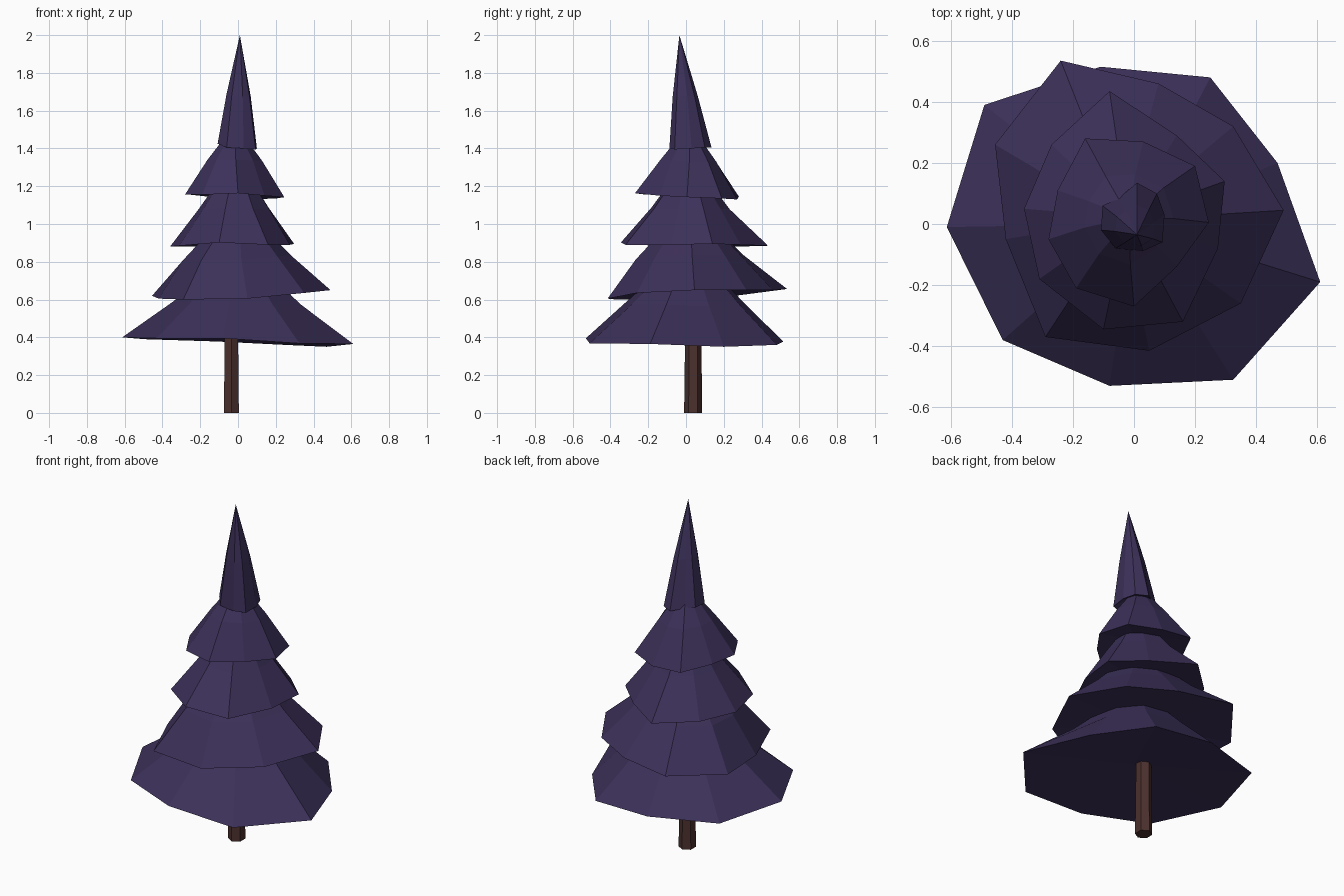
import bpy, bmesh, math
from mathutils import Vector

if "Cube" in bpy.data.objects:
    bpy.data.objects.remove(bpy.data.objects["Cube"])


def material(name, color):
    m = bpy.data.materials.new(name)
    m.diffuse_color = (*color, 1)
    m.use_nodes = True
    m.node_tree.nodes["Principled BSDF"].inputs["Base Color"].default_value = m.diffuse_color
    return m


needles = material("needles", (0.045, 0.030, 0.100))
bark = material("bark", (0.07, 0.030, 0.027))


def finish(name, bm, mat):
    bmesh.ops.recalc_face_normals(bm, faces=bm.faces)
    me = bpy.data.meshes.new(name)
    bm.to_mesh(me)
    bm.free()
    me.materials.append(mat)
    ob = bpy.data.objects.new(name, me)
    bpy.context.collection.objects.link(ob)


def tier(name, rim, mid_center, mid_radius, apex, hollow):
    """Drooping skirt: ragged rim, rounder shoulder ring, a point, hollow underside."""
    bm = bmesh.new()
    n = len(rim)
    c = Vector(mid_center)
    mean_r = sum(math.hypot(x, y) for x, y, z in rim) / n
    mean_z = sum(z for x, y, z in rim) / n
    low, mid = [], []
    for x, y, z in rim:
        r = math.hypot(x, y)
        k = mid_radius * (0.5 + 0.5 * r / mean_r) / r
        low.append(bm.verts.new((x, y, z)))
        mid.append(bm.verts.new((c.x + k * x, c.y + k * y, c.z + 0.5 * (z - mean_z))))
    tip = bm.verts.new(apex)
    under = bm.verts.new((c.x, c.y, mean_z + hollow))
    for i in range(n):
        j = (i + 1) % n
        bm.faces.new((low[i], low[j], mid[j], mid[i]))
        bm.faces.new((mid[i], mid[j], tip))
        bm.faces.new((low[j], low[i], under))
    finish(name, bm, needles)


# Foliage tiers, bottom to top
tier("foliage_tier_1",
     [(-.613, -.01, .40), (-.43, -.38, .395), (-.08, -.53, .395),
      (.325, -.51, .368), (.61, -.19, .365), (.47, .20, .35),
      (.25, .48, .36), (-.11, .515, .378), (-.49, .39, .39)],
     (0, 0, .58), .33, (0, .02, .89), .055)
tier("foliage_tier_2",
     [(-.455, .26, .62), (-.42, -.05, .605), (-.29, -.37, .60),
      (.05, -.415, .605), (.35, -.26, .635), (.49, .045, .65),
      (.325, .32, .65), (.08, .46, .65), (-.24, .535, .656)],
     (-.015, .005, .825), .29, (0, .02, 1.12), .055)
tier("foliage_tier_3",
     [(-.36, .05, .88), (-.31, -.18, .885), (-.10, -.345, .902),
      (.16, -.32, .89), (.275, -.08, .89), (.297, .14, .895),
      (.14, .29, .89), (-.08, .435, .885), (-.27, .26, .88)],
     (-.01, .01, 1.08), .2, (-.01, .02, 1.36), .05)
tier("foliage_tier_4",
     [(-.28, -.05, 1.157), (-.19, -.21, 1.155), (0, -.27, 1.163),
      (.14, -.14, 1.15), (.245, .005, 1.142), (.20, .19, 1.135),
      (.03, .27, 1.13), (-.16, .28, 1.145), (-.25, .11, 1.155)],
     (-.012, .015, 1.335), .148, (-.015, .02, 1.53), .045)
tier("treetop",
     [(-.108, -.02, 1.425), (-.06, -.08, 1.405), (.03, -.088, 1.40),
      (.093, -.06, 1.395), (.10, .03, 1.40), (.075, .10, 1.405),
      (.01, .135, 1.405), (-.05, .085, 1.42), (-.103, .06, 1.43)],
     (.005, -.012, 1.68), .067, (.01, -.035, 2.0), .05)

# Trunk: slightly tapered hexagonal post
bm = bmesh.new()
rings = []
for z, r in ((0, .048), (.48, .042)):
    rings.append([bm.verts.new((-.035 + .95 * r * math.cos(a), .038 + r * math.sin(a), z))
                  for a in (math.radians(30 + 60 * k) for k in range(6))])
for i in range(6):
    j = (i + 1) % 6
    bm.faces.new((rings[0][i], rings[0][j], rings[1][j], rings[1][i]))
bm.faces.new(rings[0][::-1])
bm.faces.new(rings[1])
finish("trunk", bm, bark)
